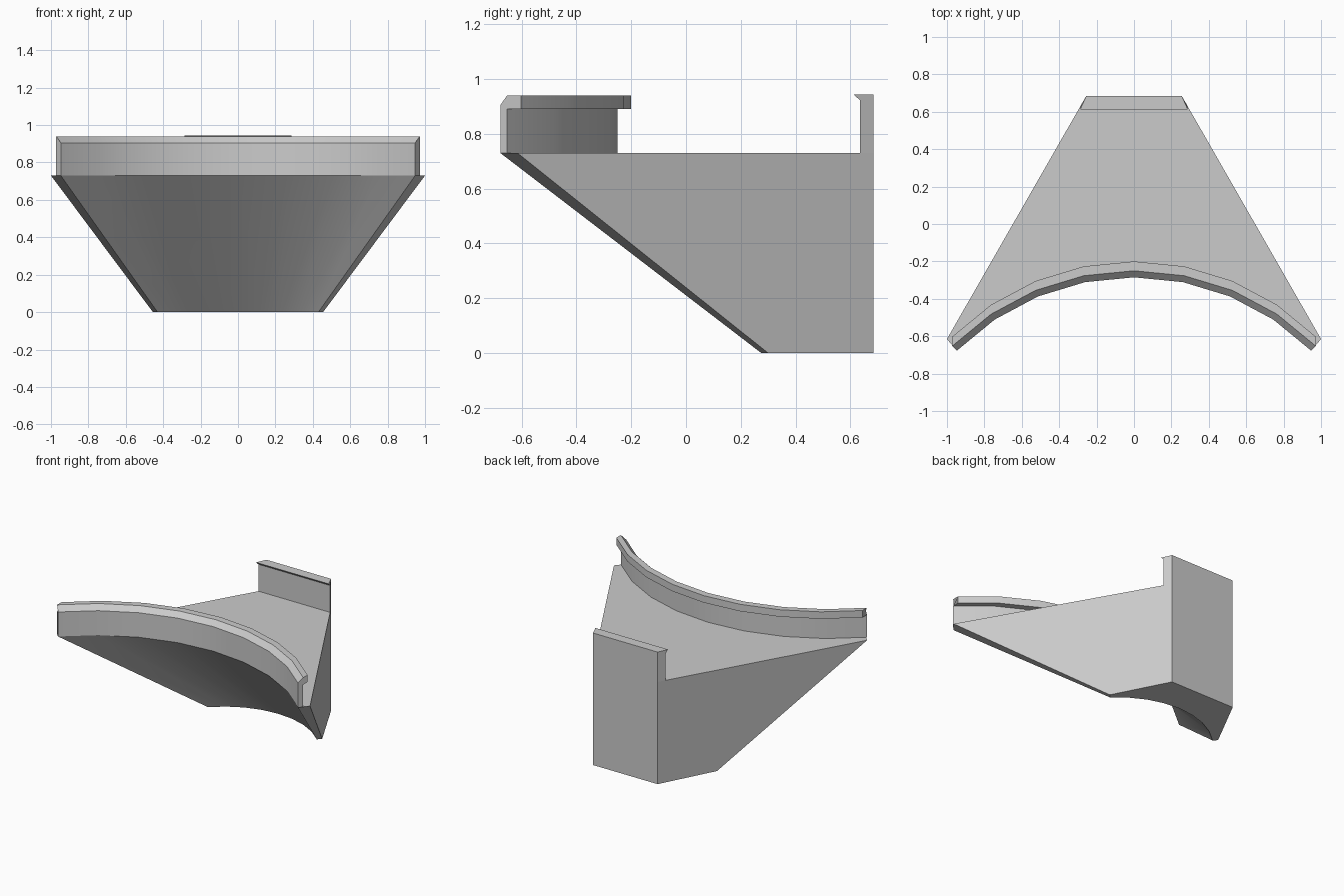
import bpy, bmesh, math

cube = bpy.data.objects.get("Cube")
if cube:
    bpy.data.objects.remove(cube, do_unlink=True)

# One plain grey for the whole model
grey = bpy.data.materials.new("plain grey")
grey.use_nodes = True
colour = (0.6, 0.6, 0.6, 1)
grey.diffuse_color = colour
grey.node_tree.nodes["Principled BSDF"].inputs["Base Color"].default_value = colour

STEPS = 8
ANGLES = [math.radians(45 - 90 * i / STEPS) for i in range(STEPS + 1)]
FLOOR, TOP = 0.73, 0.94
BACK = 0.685


def arc(radius, centre_y, z):
    """Quarter arc from +x to -x, bulging towards the back."""
    return [(radius * math.sin(a), centre_y + radius * math.cos(a), z) for a in ANGLES]


def loft(name, loops):
    """Closed solid skinned through matching loops and capped at both ends."""
    bm = bmesh.new()
    rings = [[bm.verts.new(p) for p in loop] for loop in loops]
    n = len(rings[0])
    for a, b in zip(rings, rings[1:]):
        for i in range(n):
            j = (i + 1) % n
            bm.faces.new((a[i], a[j], b[j], b[i]))
    bm.faces.new(rings[0])
    bm.faces.new(rings[-1])
    bmesh.ops.recalc_face_normals(bm, faces=bm.faces)
    mesh = bpy.data.meshes.new(name)
    bm.to_mesh(mesh)
    bm.free()
    mesh.materials.append(grey)
    obj = bpy.data.objects.new(name, mesh)
    bpy.context.collection.objects.link(obj)
    bpy.ops.object.select_all(action='DESELECT')
    obj.select_set(True)
    bpy.context.view_layer.objects.active = obj
    bpy.ops.object.shade_smooth_by_angle(angle=math.radians(30))
    return obj


def outline(radius, centre_y, corner, z):
    """Plan of the tapering base: hollow front, angled sides, narrow back."""
    x, y = corner
    return arc(radius, centre_y, z) + [
        (-x, y, z), (-0.255, BACK, z), (0.255, BACK, z), (x, y, z)]


# Tapering base with a hollow sloping front
loft("tapered_base", [
    outline(0.608, -0.155, (0.455, 0.30), 0),
    outline(1.34, -1.625, (1.0, -0.615), FLOOR),
])

# Curved front wall with a chamfered cap overhanging the floor
# Each section point: radius, shift towards the back, height
section = [(1.34, 0, FLOOR), (1.34, 0, 0.905), (1.375, 0, TOP), (1.375, 0.05, TOP),
           (1.375, 0.05, 0.89), (1.375, 0, 0.89), (1.375, 0, FLOOR)]
rails = [arc(r, shift - 1.625, z) for r, shift, z in section]
loft("curved_front_wall", list(zip(*rails)))

# Back wall with a small pointed lip along its top
# Each section point: half width, depth, height
back_section = [(0.284, 0.635, FLOOR), (0.255, BACK, FLOOR), (0.255, BACK, 0.943),
                (0.287, 0.613, 0.943), (0.284, 0.635, 0.922)]
loft("back_wall", [[(s * x, y, z) for x, y, z in back_section] for s in (-1, 1)])
